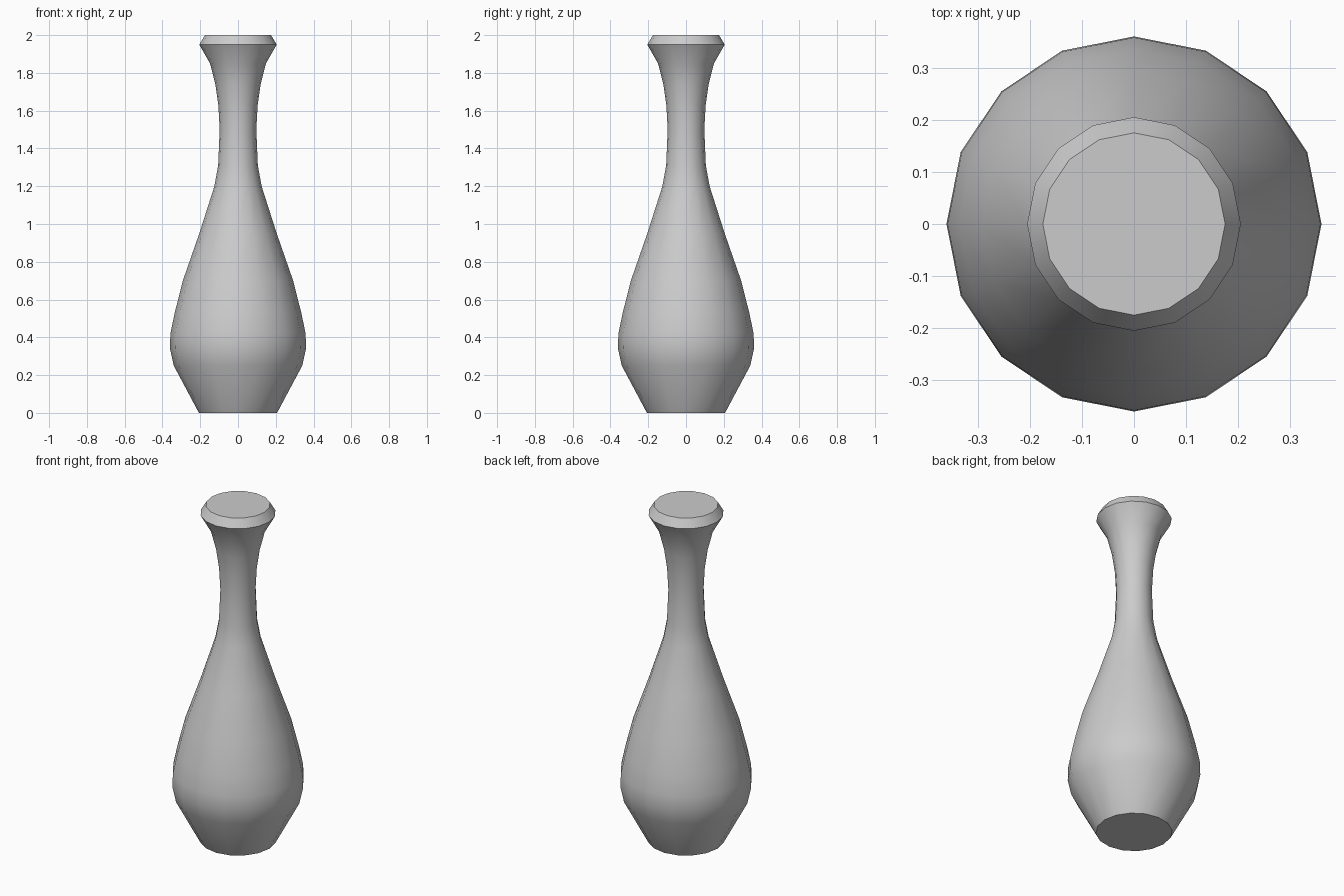
import bpy, bmesh, math

cube = bpy.data.objects.get("Cube")
if cube:
    bpy.data.objects.remove(cube, do_unlink=True)

SIDES = 16

# Plain grey clay
clay = bpy.data.materials.new("grey clay")
clay.use_nodes = True
grey = (0.6, 0.6, 0.6, 1)
clay.diffuse_color = grey
clay.node_tree.nodes["Principled BSDF"].inputs["Base Color"].default_value = grey

# Vase outline: radius, height
profile = [(0.207, 0), (0.34, 0.25), (0.36, 0.34), (0.358, 0.42), (0.335, 0.53),
           (0.292, 0.70), (0.205, 0.95), (0.125, 1.20), (0.105, 1.31), (0.097, 1.50),
           (0.104, 1.63), (0.12, 1.74), (0.148, 1.85), (0.205, 1.95), (0.175, 2.0)]

bm = bmesh.new()
rings = []
for radius, height in profile:
    angles = [2 * math.pi * i / SIDES for i in range(SIDES)]
    rings.append([bm.verts.new((radius * math.cos(a), radius * math.sin(a), height)) for a in angles])

# Side walls, then the flat base and closed mouth
for low, high in zip(rings, rings[1:]):
    for i in range(SIDES):
        j = (i + 1) % SIDES
        bm.faces.new((low[i], low[j], high[j], high[i]))
bm.faces.new(rings[0][::-1])
bm.faces.new(rings[-1])

mesh = bpy.data.meshes.new("vase")
bm.to_mesh(mesh)
bm.free()
mesh.materials.append(clay)
vase = bpy.data.objects.new("vase", mesh)
bpy.context.collection.objects.link(vase)

# Smooth body, crisp rims
bpy.ops.object.select_all(action="DESELECT")
vase.select_set(True)
bpy.context.view_layer.objects.active = vase
bpy.ops.object.shade_smooth_by_angle(angle=math.radians(50))
